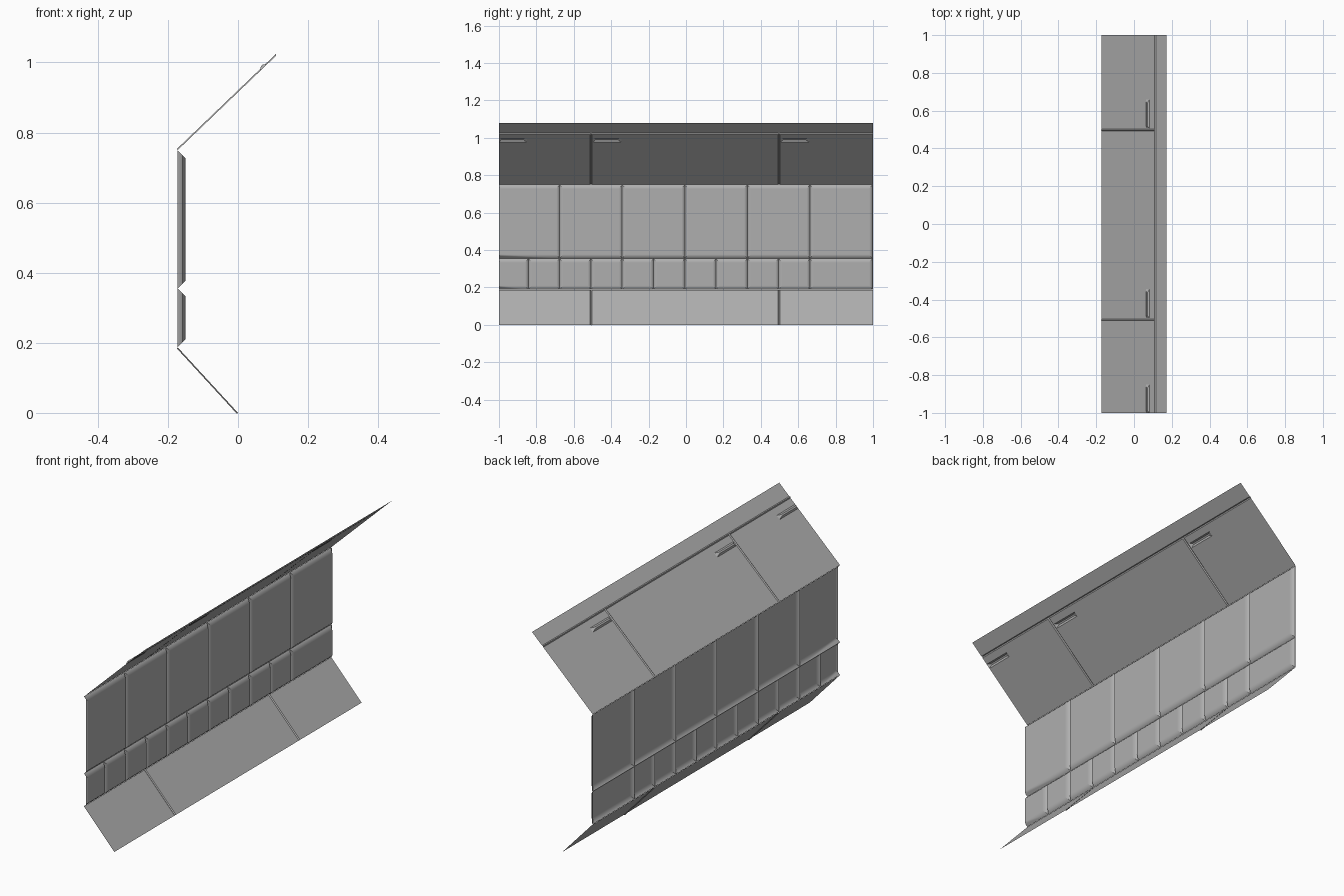
import bpy, bmesh
from math import radians
from mathutils import Vector

if "Cube" in bpy.data.objects:
    bpy.data.objects.remove(bpy.data.objects["Cube"])

WALL_X, FACE_X = -0.172, -0.15
HALF_W, SEAM_D = 0.005, 0.004

grey = bpy.data.materials.new("dark_grey")
grey.diffuse_color = (0.43, 0.43, 0.43, 1)
grey.use_nodes = True
grey.node_tree.nodes["Principled BSDF"].inputs["Base Color"].default_value = grey.diffuse_color


def finish(name, bm, smooth=False):
    # Trim to the section length, weld and create the object
    for y in (-1, 1):
        bmesh.ops.bisect_plane(bm, geom=bm.verts[:] + bm.edges[:] + bm.faces[:], dist=1e-6,
                               plane_co=(0, y, 0), plane_no=(0, y, 0), clear_outer=True)
    bmesh.ops.remove_doubles(bm, verts=bm.verts[:], dist=1e-5)
    me = bpy.data.meshes.new(name)
    bm.to_mesh(me)
    bm.free()
    me.materials.append(grey)
    ob = bpy.data.objects.new(name, me)
    bpy.context.collection.objects.link(ob)
    if smooth:
        # Soft bevels while the large faces stay flat
        me.shade_smooth()
        me.set_sharp_from_angle(angle=radians(60))
        mod = ob.modifiers.new("weighted_normals", 'WEIGHTED_NORMAL')
        mod.weight = 100
        mod.keep_sharp = True
    return ob


def face(bm, pts):
    bm.faces.new([bm.verts.new(p) for p in pts])


def frustum(bm, outer, inner):
    # Inner cap plus bevelled sides joining it to the outer outline
    face(bm, inner)
    for i in range(4):
        j = (i + 1) % 4
        face(bm, (outer[i], outer[j], inner[j], inner[i]))


def cushion_row(name, seams, z0, z1, by=0.018, bz=0.022):
    bm = bmesh.new()
    for a, b in zip(seams, seams[1:]):
        outer = [(WALL_X, a, z0), (WALL_X, b, z0), (WALL_X, b, z1), (WALL_X, a, z1)]
        a, b, c, d = a + by, b - by, z0 + bz, z1 - bz
        frustum(bm, outer, [(FACE_X, a, c), (FACE_X, b, c), (FACE_X, b, d), (FACE_X, a, d)])
    finish(name, bm, smooth=True)


def sloped_sheet(name, p0, p1, seams, cross_seam=None, slots=(), slot_v=()):
    # Thin sheet from p0 to p1 (x, z); V-shaped seams and slots sink outward
    bm = bmesh.new()
    dx, dz = p1[0] - p0[0], p1[1] - p0[1]
    L = (dx * dx + dz * dz) ** 0.5
    n = Vector((-dz, 0, dx)) / L

    def P(y, v, depth=0.0):
        return Vector((p0[0] + dx * v / L, y, p0[1] + dz * v / L)) + n * depth

    ys, vs = {-1, 1}, {0, L, *slot_v}
    for s in seams:
        ys |= {s - HALF_W, s, s + HALF_W}
    for a, b in slots:
        ys |= {a, b}
    if cross_seam:
        vs |= {cross_seam - HALF_W, cross_seam, cross_seam + HALF_W}
    ys, vs = sorted(ys), sorted(vs)

    def G(y, v):
        sunk = v == cross_seam or (y in seams and (not cross_seam or v < cross_seam))
        return P(y, v, SEAM_D if sunk else 0)

    for a, b in zip(ys, ys[1:]):
        for c, d in zip(vs, vs[1:]):
            in_slot = slot_v and slot_v[0] <= c < slot_v[1] and any(s <= a < e for s, e in slots)
            if not in_slot:
                face(bm, (G(a, c), G(a, d), G(b, d), G(b, c)))
    # Recessed hand slots
    for a, b in slots:
        c, d = slot_v
        e, f, g, h = a + 0.012, b - 0.02, c + 0.008, d - 0.008
        frustum(bm, [P(a, c), P(a, d), P(b, d), P(b, c)],
                [P(e, g, .008), P(e, h, .008), P(f, h, .008), P(f, g, .008)])
    finish(name, bm)


# Padded wall rows
start, step = -1.010, 0.3345
large = [start + step * i for i in range(8)]
small = [start + step / 2 * i for i in range(15) if i != 11]
cushion_row("large_wall_panels", large, 0.355, 0.749)
cushion_row("small_wall_panels", small, 0.188, 0.355)

# Sloping skirt and ceiling
seams = (-0.507, 0.497)
sloped_sheet("lower_skirt", (0, 0), (WALL_X, 0.187), seams)
sloped_sheet("upper_slope", (WALL_X, 0.75), (0.172, 1.08), seams, cross_seam=0.393,
             slots=[(-1.0, -0.85), (-0.497, -0.345), (0.507, 0.66)], slot_v=(0.328, 0.352))
